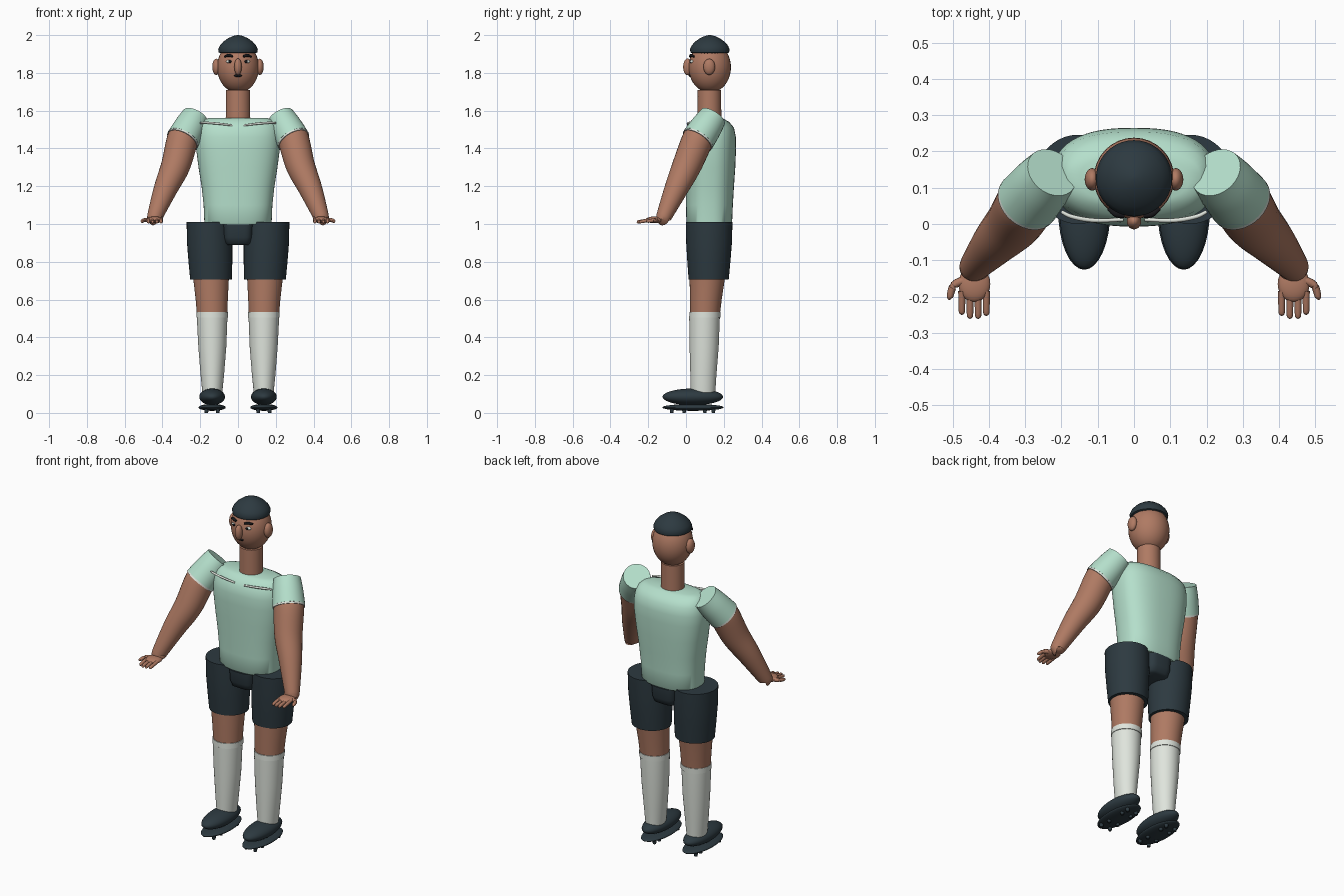
import bpy, bmesh, math
from mathutils import Vector, Matrix


def material(name, rgb):
    m = bpy.data.materials.new(name)
    m.diffuse_color = (*rgb, 1)
    return m


SKIN = material("skin", (0.43, 0.195, 0.125))
MINT = material("mint", (0.46, 0.74, 0.60))
DARK = material("dark_slate", (0.026, 0.042, 0.052))
WHITE = material("off_white", (0.74, 0.78, 0.72))
BLACK = material("black", (0.008, 0.008, 0.01))


def finish(bm, name, mat):
    bmesh.ops.recalc_face_normals(bm, faces=bm.faces)
    me = bpy.data.meshes.new(name)
    bm.to_mesh(me)
    bm.free()
    me.materials.append(mat)
    ob = bpy.data.objects.new(name, me)
    bpy.context.collection.objects.link(ob)
    return ob


def skin_rings(bm, rings):
    """Join point rings into a closed skin with capped ends."""
    rows = [[bm.verts.new(p) for p in ring] for ring in rings]
    n = len(rows[0])
    for a, b in zip(rows, rows[1:]):
        for i in range(n):
            j = (i + 1) % n
            bm.faces.new((a[i], a[j], b[j], b[i]))
    bm.faces.new(rows[0])
    bm.faces.new(rows[-1])


def loft(name, sections, mat, power=2.0, n=40):
    """Stack horizontal superellipses given as (cx, cy, z, rx, ry)."""
    def curve(v):
        return math.copysign(abs(v) ** (2 / power), v)
    rings = []
    for cx, cy, z, rx, ry in sections:
        angles = [2 * math.pi * i / n for i in range(n)]
        rings.append([(cx + rx * curve(math.cos(a)), cy + ry * curve(math.sin(a)), z)
                      for a in angles])
    bm = bmesh.new()
    skin_rings(bm, rings)
    return finish(bm, name, mat)


def tube(name, path, mat, n=24, steps=6):
    """Round tube through (x, y, z, radius) points, smoothed between them."""
    pts = []
    for i in range(len(path) - 1):
        p = [Vector(path[min(max(k, 0), len(path) - 1)]) for k in range(i - 1, i + 3)]
        for s in range(steps):
            t = s / steps
            pts.append(0.5 * (2 * p[1] + (p[2] - p[0]) * t
                              + (2 * p[0] - 5 * p[1] + 4 * p[2] - p[3]) * t ** 2
                              + (3 * p[1] - p[0] - 3 * p[2] + p[3]) * t ** 3))
    pts.append(Vector(path[-1]))
    rings = []
    for i, p in enumerate(pts):
        d = (pts[min(i + 1, len(pts) - 1)] - pts[max(i - 1, 0)]).xyz.normalized()
        u = d.cross(Vector((0.3, 1, 0.2)) if abs(d.y) < 0.8 else Vector((0, 0, 1))).normalized()
        v = d.cross(u)
        rings.append([p.xyz + p.w * (u * math.cos(a) + v * math.sin(a))
                      for a in (2 * math.pi * k / n for k in range(n))])
    bm = bmesh.new()
    skin_rings(bm, rings)
    return finish(bm, name, mat)


def ellipsoid(name, centre, radii, mat, u=32, v=20):
    bm = bmesh.new()
    bmesh.ops.create_uvsphere(bm, u_segments=u, v_segments=v, radius=1,
                              matrix=Matrix.Translation(centre) @ Matrix.Diagonal((*radii, 1)))
    return finish(bm, name, mat)


# Head, hair and neck
Y = 0.126
ellipsoid("head", (0, Y, 1.83), (0.111, 0.112, 0.135), SKIN)
loft("hair", [(0, Y, z, r, r) for z, r in
              ((1.903, 0.09), (1.908, 0.102), (1.925, 0.105), (1.945, 0.096), (1.965, 0.078),
               (1.983, 0.053), (1.995, 0.027), (2.0, 0.006))], DARK)
loft("neck", [(0, 0.124, 1.54, 0.065, 0.063), (0, 0.124, 1.71, 0.064, 0.062)], SKIN)

# Face
ellipsoid("nose", (0, 0.008, 1.832), (0.02, 0.023, 0.044), SKIN, 20, 14)
ellipsoid("mouth", (0, 0.024, 1.786), (0.022, 0.01, 0.008), BLACK, 16, 10)

# Shirt body
loft("shirt_body", [(0, 0.123, 0.998, 0.17, 0.116), (0, 0.123, 1.006, 0.178, 0.121),
                    (0, 0.124, 1.1, 0.182, 0.124), (0, 0.126, 1.2, 0.193, 0.128),
                    (0, 0.128, 1.3, 0.209, 0.133), (0, 0.129, 1.4, 0.222, 0.136),
                    (0, 0.129, 1.46, 0.224, 0.135), (0, 0.129, 1.51, 0.217, 0.125),
                    (0, 0.127, 1.54, 0.202, 0.102), (0, 0.125, 1.555, 0.183, 0.078),
                    (0, 0.125, 1.562, 0.15, 0.064)], MINT, 2.5, 56)

# Shorts centre piece
loft("shorts_crotch", [(0, 0.122, 0.888, 0.062, 0.09), (0, 0.122, 0.897, 0.073, 0.105),
                       (0, 0.122, 0.93, 0.08, 0.118), (0, 0.122, 0.997, 0.084, 0.122)], DARK, 4)

for s, side in ((1, "right"), (-1, "left")):
    # Ears, eyes and brows
    ellipsoid(f"{side}_ear", (s * 0.115, 0.123, 1.832), (0.021, 0.031, 0.043), SKIN, 20, 14)
    ellipsoid(f"{side}_eye", (s * 0.045, 0.032, 1.86), (0.018, 0.011, 0.009), WHITE, 16, 10)
    ellipsoid(f"{side}_pupil", (s * 0.043, 0.023, 1.86), (0.008, 0.005, 0.008), BLACK, 12, 8)
    tube(f"{side}_brow", [(s * 0.028, 0.022, 1.887, 0.006), (s * 0.05, 0.027, 1.893, 0.008),
                          (s * 0.07, 0.042, 1.886, 0.005)], BLACK, 10, 4)

    # Chest piping
    tube(f"{side}_chest_piping", [(s * 0.03, 0.012, 1.522, 0.005), (s * 0.11, 0.01, 1.532, 0.006),
                                  (s * 0.17, 0.02, 1.536, 0.006), (s * 0.2, 0.034, 1.534, 0.005)],
         WHITE, 10, 5)

    # Sleeve, hem and arm
    a, b = Vector((s * 0.226, 0.142, 1.566)), Vector((s * 0.295, 0.06, 1.442))
    tube(f"{side}_sleeve", [(*a, 0.074), (*a.lerp(b, 0.4), 0.083), (*a.lerp(b, 0.94), 0.089)], MINT, 32)
    tube(f"{side}_sleeve_hem", [(*a.lerp(b, 0.91), 0.088), (*b, 0.0885)], WHITE, 32, 1)
    tube(f"{side}_arm", [(*a.lerp(b, 0.7), 0.08), (*b, 0.083), (s * 0.33, 0.005, 1.31, 0.077),
                         (s * 0.382, -0.05, 1.19, 0.063), (s * 0.436, -0.112, 1.05, 0.043),
                         (s * 0.44, -0.118, 1.03, 0.039)], SKIN, 28)

    # Hand
    ellipsoid(f"{side}_wrist", (s * 0.438, -0.122, 1.032), (0.042, 0.036, 0.022), SKIN, 20, 12)
    ellipsoid(f"{side}_palm", (s * 0.44, -0.165, 1.022), (0.044, 0.05, 0.018), SKIN, 24, 14)
    for i, tip in enumerate((-0.253, -0.261, -0.261, -0.25)):
        x = s * (0.407 + 0.0225 * i)
        tube(f"{side}_finger_{i + 1}", [(x, -0.185, 1.022, 0.01), (x, tip + 0.015, 1.013, 0.009),
                                        (x, tip + 0.004, 1.01, 0.007), (x, tip, 1.01, 0.002)],
             SKIN, 10, 3)
    tube(f"{side}_thumb", [(s * 0.465, -0.155, 1.022, 0.013), (s * 0.496, -0.168, 1.02, 0.011),
                           (s * 0.507, -0.2, 1.015, 0.009), (s * 0.506, -0.208, 1.015, 0.003)],
         SKIN, 10, 4)

    # Shorts leg, bare leg, sock
    loft(f"{side}_shorts_leg", [(s * 0.143, 0.12, 0.705, 0.11, 0.106),
                                (s * 0.146, 0.121, 0.8, 0.116, 0.114),
                                (s * 0.15, 0.122, 0.9, 0.12, 0.121),
                                (s * 0.154, 0.123, 1.01, 0.118, 0.123)], DARK)
    loft(f"{side}_leg", [(s * 0.137, 0.1, 0.5, 0.079, 0.077), (s * 0.139, 0.105, 0.6, 0.085, 0.084),
                         (s * 0.143, 0.113, 0.72, 0.095, 0.094)], SKIN)
    loft(f"{side}_sock", [(s * 0.136, 0.09, 0.09, 0.051, 0.064), (s * 0.136, 0.092, 0.2, 0.062, 0.069),
                          (s * 0.136, 0.096, 0.35, 0.074, 0.077),
                          (s * 0.137, 0.098, 0.506, 0.081, 0.081)], WHITE)
    loft(f"{side}_sock_cuff", [(s * 0.137, 0.1, 0.504, 0.084, 0.083),
                               (s * 0.137, 0.101, 0.535, 0.084, 0.083)], WHITE)

    # Shoe, sole and studs
    ellipsoid(f"{side}_shoe", (s * 0.137, 0.036, 0.085), (0.068, 0.16, 0.044), DARK)
    ellipsoid(f"{side}_sole", (s * 0.137, 0.037, 0.029), (0.072, 0.163, 0.018), DARK)
    for i, (dx, y) in enumerate([(d, y) for d in (-0.03, 0.03) for y in (-0.075, -0.01, 0.1, 0.145)]):
        loft(f"{side}_stud_{i + 1}", [(s * 0.137 + dx, y, 0, 0.009, 0.009),
                                      (s * 0.137 + dx, y, 0.022, 0.012, 0.012)], DARK, 2, 10)

# Smooth surfaces with crisp edges
bpy.ops.object.select_all(action='SELECT')
bpy.context.view_layer.objects.active = bpy.data.objects["head"]
bpy.ops.object.shade_smooth_by_angle(angle=math.radians(40))
